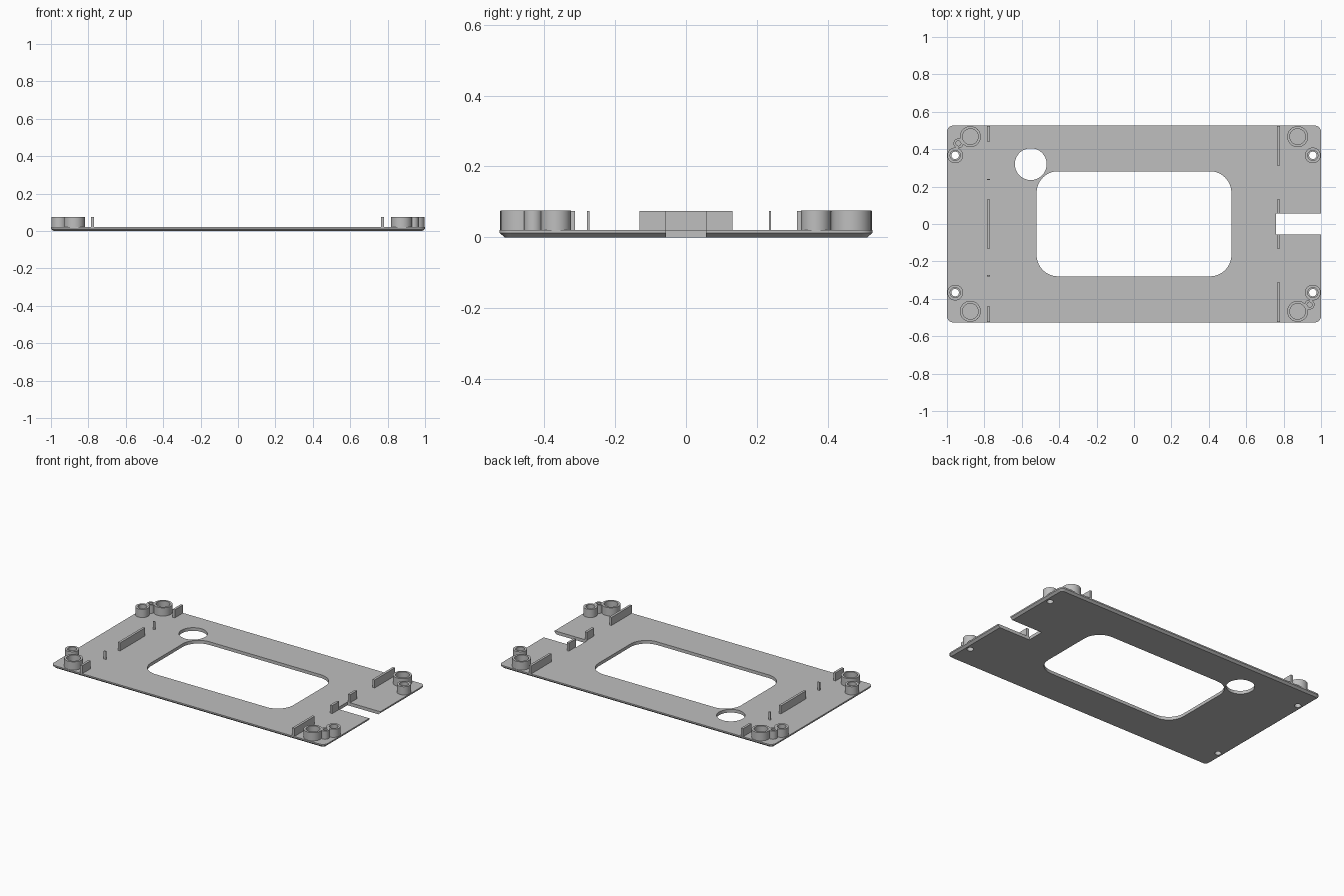
import bpy
import bmesh
from math import sin, cos, pi, radians

default = bpy.data.objects.get("Cube")
if default:
    bpy.data.objects.remove(default, do_unlink=True)

PLATE_TOP = 0.021
TOP = 0.075
HALF_Y = 0.526

grey = bpy.data.materials.new("mid_grey")
grey.use_nodes = True
colour = (0.52, 0.52, 0.52, 1)
grey.diffuse_color = colour
grey.node_tree.nodes["Principled BSDF"].inputs["Base Color"].default_value = colour


def finish(name, bm):
    bmesh.ops.recalc_face_normals(bm, faces=bm.faces)
    mesh = bpy.data.meshes.new(name)
    bm.to_mesh(mesh)
    bm.free()
    mesh.materials.append(grey)
    obj = bpy.data.objects.new(name, mesh)
    bpy.context.collection.objects.link(obj)
    return obj


def smooth(obj):
    bpy.ops.object.select_all(action="DESELECT")
    obj.select_set(True)
    bpy.context.view_layer.objects.active = obj
    bpy.ops.object.shade_smooth_by_angle(angle=radians(30))


def circle(cx, cy, r, n=48):
    return [(cx + r * cos(2 * pi * i / n), cy + r * sin(2 * pi * i / n)) for i in range(n)]


def rounded_rect(cx, cy, hx, hy, r, n=10):
    pts = []
    for k, (sx, sy) in enumerate([(1, 1), (-1, 1), (-1, -1), (1, -1)]):
        for i in range(n + 1):
            a = (k + i / n) * pi / 2
            pts.append((cx + sx * (hx - r) + r * cos(a), cy + sy * (hy - r) + r * sin(a)))
    return pts


def add_loft(bm, layers):
    """Solid through matching outlines, each given as (points, z)."""
    rings = [[bm.verts.new((x, y, z)) for x, y in pts] for pts, z in layers]
    n = len(rings[0])
    for low, high in zip(rings, rings[1:]):
        for i in range(n):
            j = (i + 1) % n
            bm.faces.new((low[i], low[j], high[j], high[i]))
    bm.faces.new(rings[0][::-1])
    bm.faces.new(rings[-1])


def tube(name, x, y, outer, inner):
    bm = bmesh.new()
    base = PLATE_TOP - 0.001
    loops = [(outer, base), (outer, TOP), (inner, TOP), (inner, base)]
    rings = [[bm.verts.new((px, py, z)) for px, py in circle(x, y, r)] for r, z in loops]
    for k in range(4):
        a, b = rings[k], rings[(k + 1) % 4]
        for i in range(len(a)):
            j = (i + 1) % len(a)
            bm.faces.new((a[i], a[j], b[j], b[i]))
    smooth(finish(name, bm))


def rib(name, x, y0, y1, half=0.008):
    bm = bmesh.new()
    outline = [(x - half, y0), (x + half, y0), (x + half, y1), (x - half, y1)]
    add_loft(bm, [(outline, PLATE_TOP - 0.001), (outline, TOP - 0.001)])
    finish(name, bm)


# Base plate with a chamfered lower edge
bm = bmesh.new()
lower = rounded_rect(0, 0, 0.986, HALF_Y - 0.014, 0.02)
upper = rounded_rect(0, 0, 1, HALF_Y, 0.034)
add_loft(bm, [(lower, 0), (upper, 0.012), (upper, PLATE_TOP)])
plate = finish("base_plate", bm)

# Window, round opening, edge slot and screw holes cut through the plate
bosses = [(sx * 0.956, sy * 0.367) for sx in (-1, 1) for sy in (-1, 1)]
openings = [
    rounded_rect(0, 0.001, 0.521, 0.281, 0.115),
    circle(-0.552, 0.32, 0.085, 64),
    [(0.76, -0.057), (1.1, -0.057), (1.1, 0.057), (0.76, 0.057)],
] + [circle(x, y, 0.02, 32) for x, y in bosses]
bm = bmesh.new()
for outline in openings:
    add_loft(bm, [(outline, -0.1), (outline, 0.1)])
cutter = finish("opening_cutter", bm)
cutter.hide_render = True
cut = plate.modifiers.new("openings", "BOOLEAN")
cut.operation = "DIFFERENCE"
cut.solver = "EXACT"
cut.object = cutter
bpy.context.view_layer.objects.active = plate
bpy.ops.object.modifier_apply(modifier=cut.name)
bpy.data.objects.remove(cutter, do_unlink=True)
smooth(plate)

# Screw bosses and larger corner sockets
for x, y in bosses:
    side = ("left" if x > 0 else "right") + ("_back" if y > 0 else "_front")
    tube("screw_boss_" + side, x, y, 0.042, 0.027)
    tube("corner_socket_" + side, 0.875 * (1 if x > 0 else -1),
         0.467 * (1 if y > 0 else -1), 0.056, 0.042)

# Slim pilot posts at two opposite corners
for s, side in ((-1, "right_back"), (1, "left_front")):
    tube("pilot_post_" + side, s * 0.939, -s * 0.431, 0.026, 0.013)

# Upright ribs, mirrored front to back
for s, end in ((1, "back"), (-1, "front")):
    rib("left_outer_rib_" + end, 0.772, s * 0.313, s * (HALF_Y - 0.001))
    rib("left_slot_rib_" + end, 0.772, s * 0.057, s * 0.131)
    rib("right_outer_rib_" + end, -0.778, s * 0.44, s * (HALF_Y - 0.001))
    rib("right_pin_" + end, -0.778, s * 0.234 if s > 0 else -0.28,
        0.24 if s > 0 else -0.273)
rib("right_middle_rib", -0.778, -0.131, 0.131)
